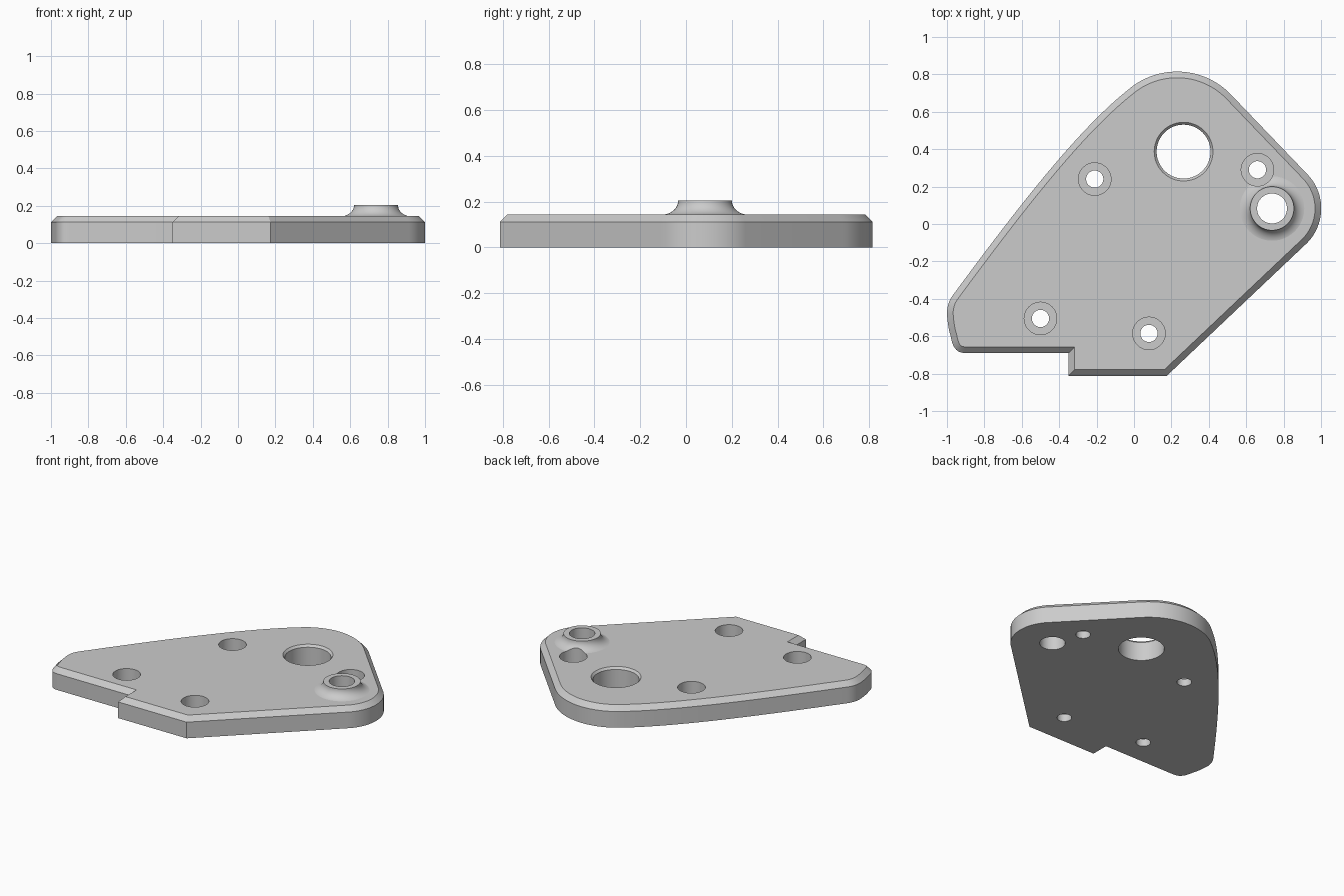
import bpy
import bmesh
from math import sin, cos, pi, radians
from mathutils import Vector
from mathutils.geometry import interpolate_bezier

if "Cube" in bpy.data.objects:
    bpy.data.objects.remove(bpy.data.objects["Cube"])

THICK, RIM, CHAMFER = 0.145, 0.112, 0.033

grey = bpy.data.materials.new("plain grey")
grey.use_nodes = True
grey.diffuse_color = (0.6, 0.6, 0.6, 1)
grey.node_tree.nodes["Principled BSDF"].inputs["Base Color"].default_value = grey.diffuse_color


def make_object(name, bm):
    bmesh.ops.recalc_face_normals(bm, faces=bm.faces)
    mesh = bpy.data.meshes.new(name)
    bm.to_mesh(mesh)
    bm.free()
    mesh.materials.append(grey)
    obj = bpy.data.objects.new(name, mesh)
    bpy.context.collection.objects.link(obj)
    return obj


def loft(name, rings):
    """Closed solid through a stack of rings with equal point counts."""
    bm = bmesh.new()
    loops = [[bm.verts.new(p) for p in ring] for ring in rings]
    n = len(loops[0])
    for low, high in zip(loops, loops[1:]):
        for i in range(n):
            j = (i + 1) % n
            bm.faces.new((low[i], low[j], high[j], high[i]))
    bm.faces.new(loops[0][::-1])
    bm.faces.new(loops[-1])
    return make_object(name, bm)


def lathe(name, centre, profile, n=64):
    """Round solid from (radius, height) pairs."""
    x, y = centre
    return loft(name, [[(x + r * cos(2 * pi * i / n), y + r * sin(2 * pi * i / n), z)
                        for i in range(n)] for r, z in profile])


def arc(x, y, r, start, end, n=24):
    angles = [radians(start + (end - start) * i / n) for i in range(n + 1)]
    return [Vector((x + r * cos(a), y + r * sin(a))) for a in angles]


def bezier(a, b, c, d, n=16):
    pts = interpolate_bezier(*[Vector((*p, 0)) for p in (a, b, c, d)], n)
    return [p.to_2d() for p in pts]


def inset(points, dist):
    """Mitred inward offset of a counter-clockwise outline."""
    result = []
    for i, p in enumerate(points):
        d1 = (p - points[i - 1]).normalized()
        d2 = (points[(i + 1) % len(points)] - p).normalized()
        n1, n2 = Vector((-d1.y, d1.x)), Vector((-d2.y, d2.x))
        result.append(p + (n1 + n2) * dist / (1 + n1.dot(n2)))
    return result


def apply_boolean(target, other, operation):
    mod = target.modifiers.new(operation.lower(), 'BOOLEAN')
    mod.operation = operation
    mod.solver = 'EXACT'
    mod.object = other
    bpy.context.view_layer.objects.active = target
    bpy.ops.object.modifier_apply(modifier=mod.name)
    bpy.data.objects.remove(other)


# Plate outline: stepped front edge, round right and back corners, bowed left edge
BOSS = (0.738, 0.083)
outline = [Vector((-0.35, -0.69)), Vector((-0.35, -0.812)), Vector((0.175, -0.812))]
outline += arc(*BOSS, 0.263, -48.5, 42.4)
outline += arc(0.23, 0.415, 0.4, 42.4, 127)
outline += bezier((-0.01, 0.734), (-0.29, 0.523), (-0.641, 0.063), (-0.968, -0.38), 32)[1:]
outline += bezier((-0.968, -0.38), (-0.99, -0.41), (-1.0, -0.44), (-1.0, -0.48), 8)[1:]
outline += bezier((-1.0, -0.48), (-0.997, -0.53), (-0.99, -0.57), (-0.98, -0.60), 6)[1:]
outline += bezier((-0.98, -0.60), (-0.97, -0.66), (-0.95, -0.69), (-0.9, -0.69), 10)[1:]

# Plate with a chamfered top edge
top_outline = inset(outline, CHAMFER)
plate = loft("mounting_plate", [[(p.x, p.y, z) for p in pts] for pts, z in
                                ((outline, 0), (outline, RIM), (top_outline, THICK))])

# Raised boss with a concave flare at its foot
flare = [(0.19 - 0.073 * sin(t), 0.205 - 0.062 * cos(t))
         for t in [pi / 2 * i / 10 for i in range(11)]]
boss = lathe("boss", BOSS, [(0.19, 0.06)] + flare)
apply_boolean(plate, boss, 'UNION')

# Boss bore
apply_boolean(plate, lathe("boss_bore", BOSS, [(0.08, -0.1), (0.08, 0.3)]), 'DIFFERENCE')

# Large hole with a small edge break
apply_boolean(plate, lathe("large_hole", (0.265, 0.387),
                           [(0.144, -0.1), (0.144, 0.13), (0.157, THICK), (0.157, 0.3)]), 'DIFFERENCE')

# Counterbored screw holes
for spot in ((-0.21, 0.24), (-0.5, -0.505), (0.08, -0.585), (0.66, 0.29)):
    cutter = lathe("screw_hole", spot,
                   [(0.046, -0.1), (0.046, 0.05), (0.087, 0.05), (0.087, 0.3)], 48)
    apply_boolean(plate, cutter, 'DIFFERENCE')

# Smooth the curved walls, keep level faces flat
bpy.ops.object.select_all(action='DESELECT')
plate.select_set(True)
bpy.context.view_layer.objects.active = plate
bpy.ops.object.shade_smooth_by_angle(angle=radians(25))
for face in plate.data.polygons:
    if abs(face.normal.z) > 0.999:
        face.use_smooth = False
